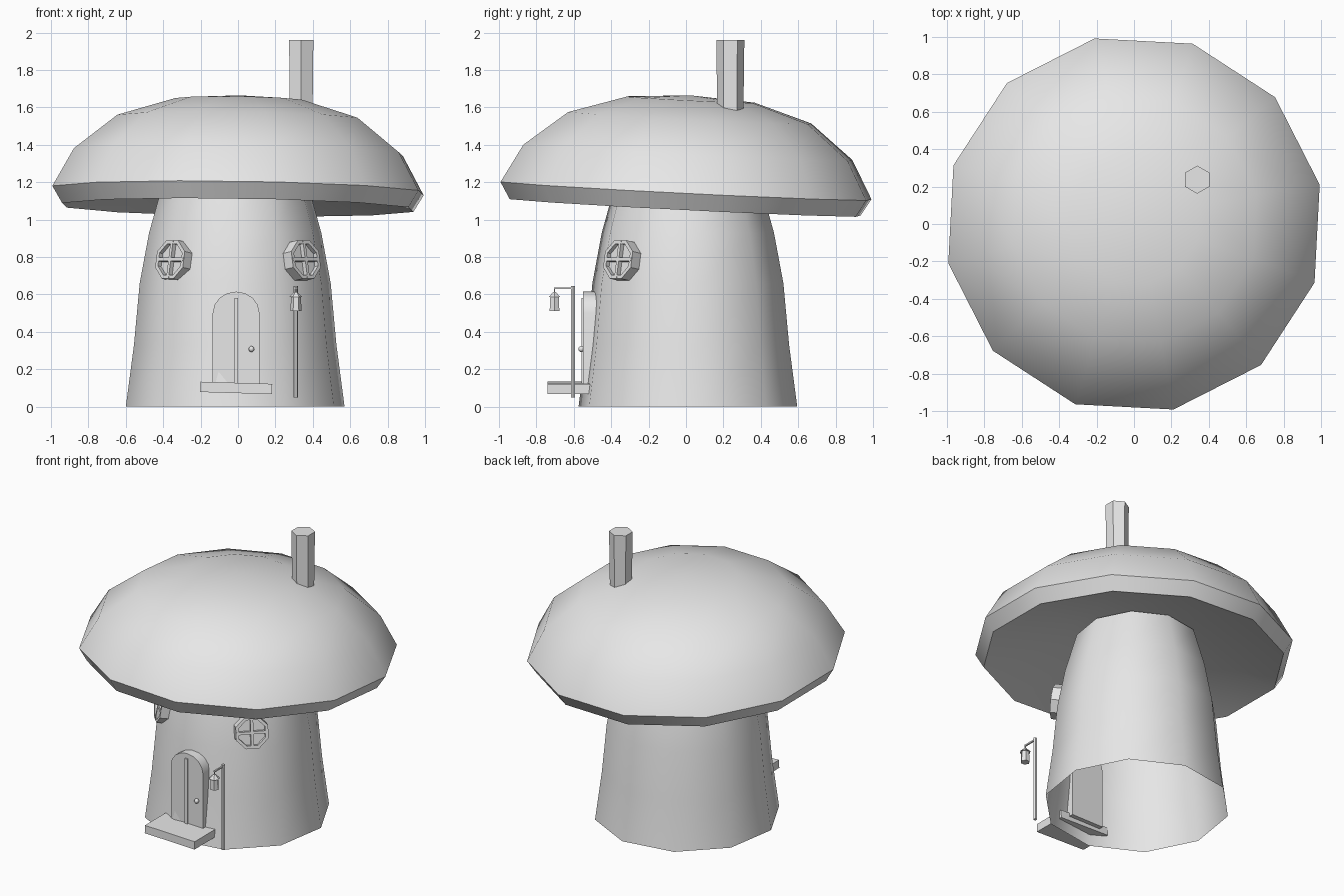
import bpy, bmesh
from math import pi, sin, cos, radians
from mathutils import Matrix, Vector

cube = bpy.data.objects.get("Cube")
if cube:
    bpy.data.objects.remove(cube)

stone = bpy.data.materials.new("light_grey")
stone.use_nodes = True
stone.diffuse_color = (0.8, 0.8, 0.8, 1)
stone.node_tree.nodes["Principled BSDF"].inputs["Base Color"].default_value = (0.8, 0.8, 0.8, 1)


def finish(name, bm, matrix=Matrix(), angle=40):
    """Turn a bmesh into a placed, shaded object."""
    bmesh.ops.recalc_face_normals(bm, faces=bm.faces)
    mesh = bpy.data.meshes.new(name)
    bm.to_mesh(mesh)
    bm.free()
    mesh.materials.append(stone)
    mesh.shade_smooth()
    mesh.set_sharp_from_angle(angle=radians(angle))
    obj = bpy.data.objects.new(name, mesh)
    obj.matrix_world = matrix
    bpy.context.collection.objects.link(obj)
    return obj


def lathe(name, profile, sides, turn=0, matrix=Matrix(), closed=False):
    """Revolve (radius, height) points; a zero radius makes a pole."""
    bm = bmesh.new()
    rings = []
    for r, z in profile:
        if r == 0:
            rings.append([bm.verts.new((0, 0, z))] * sides)
        else:
            angles = [radians(turn) + 2 * pi * i / sides for i in range(sides)]
            rings.append([bm.verts.new((r * cos(a), r * sin(a), z)) for a in angles])
    if closed:
        rings.append(rings[0])
    for low, high in zip(rings, rings[1:]):
        for i in range(sides):
            j = (i + 1) % sides
            bm.faces.new(dict.fromkeys((low[i], low[j], high[j], high[i])))
    return finish(name, bm, matrix)


def box(name, size, center, rotation=Matrix()):
    bm = bmesh.new()
    bmesh.ops.create_cube(bm, size=1)
    bmesh.ops.scale(bm, vec=size, verts=bm.verts)
    return finish(name, bm, Matrix.Translation(center) @ rotation)


def at(x, y, z):
    return Matrix.Translation((x, y, z))


# Stem, open at the bottom
lathe("stem", [(0.592, 0), (0.548, 0.33), (0.517, 0.66), (0.466, 0.93), (0.39, 1.2)],
      10, 9, at(-0.015, 0.01, 0))

# Cap, tipped slightly backward
tilt = Matrix.Rotation(-0.05, 4, 'X') @ Matrix.Rotation(0.015, 4, 'Y')
lathe("cap", [(0, 0.08), (0.42, 0.07), (0.96, -0.09), (1.015, 0), (0.90, 0.205),
              (0.665, 0.39), (0.35, 0.487), (0, 0.51)],
      12, 12, at(0, 0, 1.155) @ tilt)

# Chimney
lathe("chimney", [(0, 1.5), (0.069, 1.5), (0.075, 1.96), (0, 1.96)], 6, 30, at(0.338, 0.237, 0))

# Round windows on both front corners
for side, label in ((1, "left"), (-1, "right")):
    flat = Vector((side, -1, 0)).normalized()
    normal = flat * cos(0.17) + Vector((0, 0, sin(0.17)))
    across = Vector((0, 0, 1)).cross(normal).normalized()
    frame = Matrix((across, normal.cross(across), normal)).transposed().to_4x4()
    frame = Matrix.Translation(flat * 0.485 + Vector((0, 0, 0.782))) @ frame
    lathe(label + "_window_frame", [(0.113, -0.05), (0.113, 0.03), (0.092, 0.03), (0.092, -0.05)],
          8, 22.5, frame, closed=True)
    lathe(label + "_window_pane", [(0, 0.005), (0.1, 0.005)], 8, 22.5, frame)
    for name, size in (("crossbar", (0.2, 0.018, 0.025)), ("mullion", (0.018, 0.2, 0.025))):
        box(label + "_window_" + name, size, (0, 0, 0)).matrix_world = frame @ at(0, 0, 0.02)

# Arched door slab
bm = bmesh.new()
outline = [(-0.135, 0.1), (0.115, 0.1)]
outline += [(-0.01 + 0.125 * cos(a), 0.5 + 0.115 * sin(a)) for a in [pi * i / 8 for i in range(9)]]
face = bm.faces.new([bm.verts.new((x, -0.55, z)) for x, z in outline])
extruded = bmesh.ops.extrude_face_region(bm, geom=[face])
bmesh.ops.translate(bm, vec=(0, 0.08, 0),
                    verts=[v for v in extruded["geom"] if isinstance(v, bmesh.types.BMVert)])
bm.faces.new([v for v in face.verts]) if not face.is_valid else None
finish("door", bm)
box("door_strip", (0.02, 0.02, 0.46), (-0.01, -0.55, 0.35))

bm = bmesh.new()
bmesh.ops.create_uvsphere(bm, u_segments=10, v_segments=6, radius=0.016)
finish("door_knob", bm, at(0.072, -0.56, 0.308))

# Doorstep, set a little crooked
box("doorstep", (0.385, 0.24, 0.055), (-0.01, -0.62, 0.1), Matrix.Rotation(0.03, 4, 'Y'))

# Lamp post with hanging lantern
lathe("lamp_post", [(0, 0.05), (0.012, 0.05), (0.012, 0.645), (0, 0.645)], 6, 0, at(0.31, -0.605, 0))
box("lamp_arm", (0.01, 0.11, 0.01), (0.31, -0.65, 0.633))
box("lantern_hook", (0.006, 0.006, 0.04), (0.31, -0.703, 0.618))
lathe("lantern_body", [(0, 0.512), (0.03, 0.512), (0.026, 0.59), (0, 0.59)], 6, 0, at(0.31, -0.703, 0))
lathe("lantern_roof", [(0, 0.585), (0.036, 0.585), (0.008, 0.613), (0, 0.613)], 6, 0, at(0.31, -0.703, 0))
